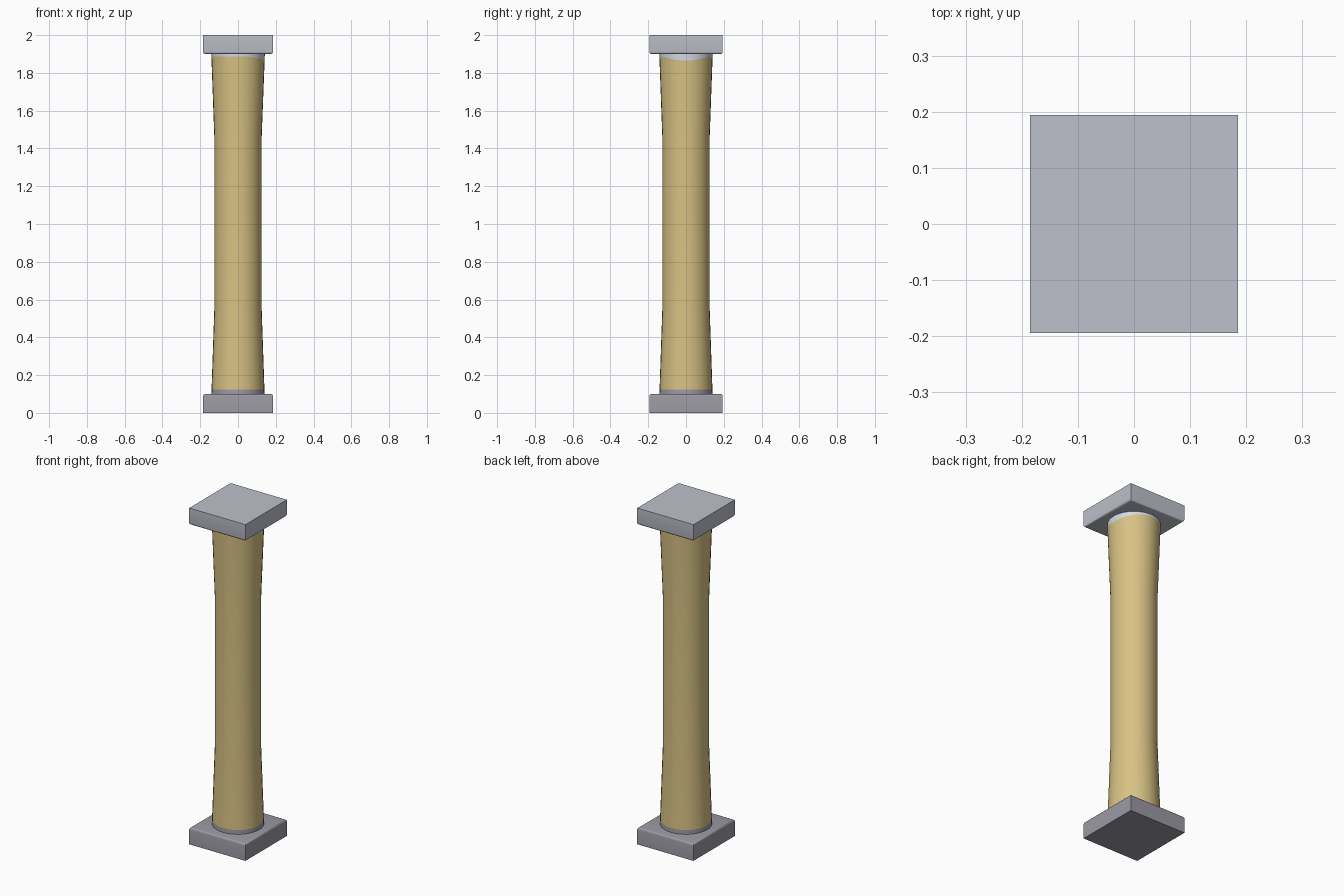
import bpy, bmesh, math

if "Cube" in bpy.data.objects:
    bpy.data.objects.remove(bpy.data.objects["Cube"])


def material(name, rgb):
    m = bpy.data.materials.new(name)
    lin = [((c / 255 + 0.055) / 1.055) ** 2.4 for c in rgb]
    m.diffuse_color = (*lin, 1)
    m.use_nodes = True
    m.node_tree.nodes["Principled BSDF"].inputs["Base Color"].default_value = m.diffuse_color
    return m


TAN = material("tan plaster", (216, 194, 132))
CAP = material("light grey stone", (190, 193, 203))
BASE = material("grey stone", (155, 153, 163))
PALE = material("pale collar stone", (212, 219, 230))


def finish(bm, name, mats, angle):
    me = bpy.data.meshes.new(name)
    bmesh.ops.recalc_face_normals(bm, faces=bm.faces[:])
    bm.to_mesh(me)
    bm.free()
    ob = bpy.data.objects.new(name, me)
    for m in mats:
        me.materials.append(m)
    bpy.context.collection.objects.link(ob)
    bpy.ops.object.select_all(action='DESELECT')
    bpy.context.view_layer.objects.active = ob
    ob.select_set(True)
    bpy.ops.object.shade_smooth_by_angle(angle=math.radians(angle))


# Slabs: square-edged outside, rounded on the edges facing the shaft
def slab(name, z0, z1, inner_z, mat):
    bm = bmesh.new()
    bmesh.ops.create_cube(bm, size=1)
    for v in bm.verts:
        v.co.x *= 0.37
        v.co.y *= 0.388
        v.co.z = z0 if v.co.z < 0 else z1
    edges = [e for e in bm.edges if all(abs(v.co.z - inner_z) < 1e-4 for v in e.verts)]
    bmesh.ops.bevel(bm, geom=edges, offset=0.012, segments=3, profile=0.5, affect='EDGES')
    finish(bm, name, [mat], 40)


slab("base_slab", 0.0, 0.10, 0.10, BASE)
slab("top_slab", 1.90, 2.0, 1.90, CAP)

# Shaft: flared at both ends, grey foot ring and pale collar with a dip on +x
SIDES = 32
profile = [(0.141, 0.095), (0.140, 0.125), (0.125, 0.56),
           (0.125, 1.45), (0.141, 1.887), (0.142, 1.905)]
bm = bmesh.new()
rings = []
for i, (r, z) in enumerate(profile):
    ring = []
    for k in range(SIDES):
        a = 2 * math.pi * k / SIDES
        dip = 0.022 * max(0, math.cos(a)) ** 3 if i == 4 else 0
        ring.append(bm.verts.new((r * math.cos(a), r * math.sin(a), z - dip)))
    rings.append(ring)
bands = [1, 0, 0, 0, 2]
for i, mat_index in enumerate(bands):
    for k in range(SIDES):
        n = (k + 1) % SIDES
        f = bm.faces.new((rings[i][k], rings[i][n], rings[i + 1][n], rings[i + 1][k]))
        f.material_index = mat_index
finish(bm, "column_shaft", [TAN, BASE, PALE], 40)
